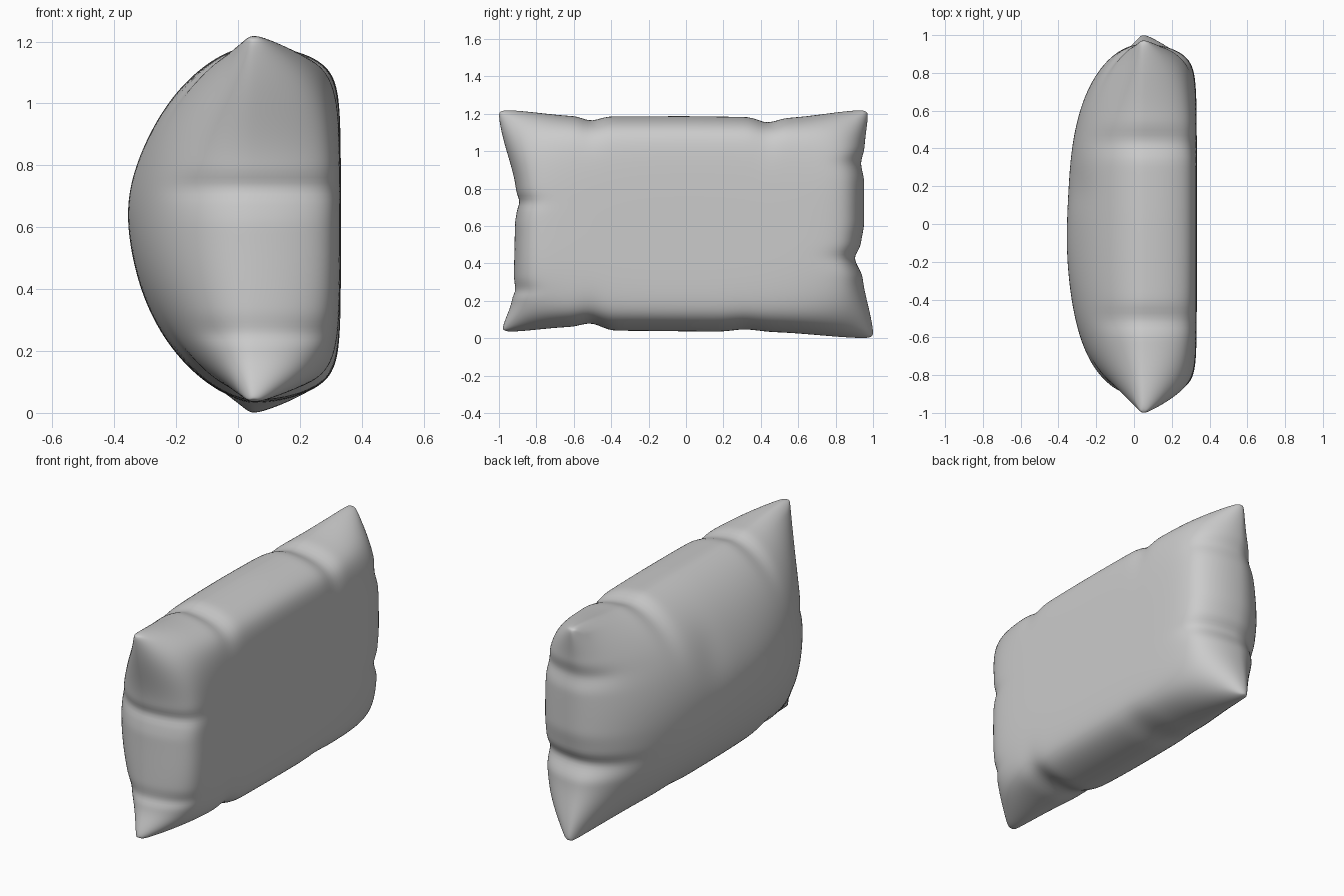
import bpy, bmesh, math

if "Cube" in bpy.data.objects:
    bpy.data.objects.remove(bpy.data.objects["Cube"])

N = 96  # grid cells per side of each cloth panel

# seam outline: (position along the edge -1..1, coordinate)
TOP = [(-1, 1.222), (-.62, 1.187), (-.54, 1.16), (-.44, 1.186), (0, 1.187), (.36, 1.183), (.46, 1.15), (.57, 1.178), (1, 1.222)]
BOTTOM = [(-1, .032), (-.65, .06), (-.54, .082), (-.42, .04), (.2, .035), (.33, .048), (.5, .032), (1, -.002)]
FRONT = [(-1, -.985), (-.7, -.93), (-.62, -.912), (-.5, -.92), (0, -.915), (.12, -.905), (.2, -.888), (.3, -.908), (1, -1.004)]
BACK = [(-1, 1.004), (-.5, .945), (-.32, .9), (-.2, .935), (0, .953), (.4, .953), (.56, .935), (.7, .955), (1, .975)]


def edge(profile, p):
    """Smoothly interpolate an outline profile."""
    for (a, va), (b, vb) in zip(profile, profile[1:]):
        if p <= b:
            k = max(0, (p - a) / (b - a))
            k = .4 * k + .6 * k * k * (3 - 2 * k)
            return va + (vb - va) * k
    return profile[-1][1]


def bump(s, t, cs, ct, ws, wt):
    return math.exp(-((s - cs) / ws) ** 2 - ((t - ct) / wt) ** 2)


def point(s, t, side):
    # in-plane position: edge detail fades towards the middle
    ey = edge(BACK if s > 0 else FRONT, t)
    ez = edge(TOP if t > 0 else BOTTOM, s)
    y = .94 * s + abs(s) ** 5 * (ey - math.copysign(.94, s))
    z = .613 + .573 * t + abs(t) ** 5 * (ez - .613 - math.copysign(.573, t))
    # blunt corner tips
    tip = abs(s * t) ** 50
    y -= math.copysign(.012 * tip, s)
    z -= math.copysign(.012 * tip, t)
    # creases running from the seam dents on to the faces
    crease = sum(bump(s, t, *c) for c in (
        (-.54, 1, .06, .22), (.46, 1, .06, .3), (-.54, -1, .07, .25),
        (-1, .2, .14, .07), (-1, -.62, .1, .06), (1, -.32, .15, .08), (1, .56, .1, .06)))
    corner = abs(s * t) ** 3
    if side > 0:  # flatter panel
        h = .37 * ((1 - abs(s) ** 7) * (1 - abs(t) ** 4.5)) ** .5
        h = h / (1 + (h / .293) ** 6) ** (1 / 6)
        h *= 1 - .3 * corner
    else:         # fuller, domed panel
        h = .396 * (1 - abs(s) ** 2.8) ** .5 * (1 - t * t) ** .6
        h *= 1 + .03 * bump(s, t, -.1, .15, .3, .3) - .03 * bump(s, t, .2, .5, .12, .3)
    h *= 1 - .06 * crease
    # small rounded rim, which gives the corners some body
    rim = min(1, 10 * min(1 - s * s, 1 - t * t))
    h = math.sqrt(h * h + .04 ** 2 * rim * abs(s * t) ** 6)
    return (.05 + side * h, y, z)


bm = bmesh.new()
params = [math.sin((i / N - .5) * math.pi) for i in range(N + 1)]
for side in (1, -1):
    grid = [[bm.verts.new(point(s, t, side)) for t in params] for s in params]
    for i in range(N):
        for j in range(N):
            q = [grid[i][j], grid[i + 1][j], grid[i + 1][j + 1], grid[i][j + 1]]
            bm.faces.new(q if side > 0 else q[::-1])
# sew the two panels together along the seam
bmesh.ops.remove_doubles(bm, verts=bm.verts, dist=1e-5)
bmesh.ops.recalc_face_normals(bm, faces=bm.faces)
for f in bm.faces:
    f.smooth = True
mesh = bpy.data.meshes.new("pillow")
bm.to_mesh(mesh)
bm.free()
pillow = bpy.data.objects.new("pillow", mesh)
bpy.context.collection.objects.link(pillow)

# soften the cloth a little
soft = pillow.modifiers.new("soften", 'SMOOTH')
soft.factor = .5
soft.iterations = 6
